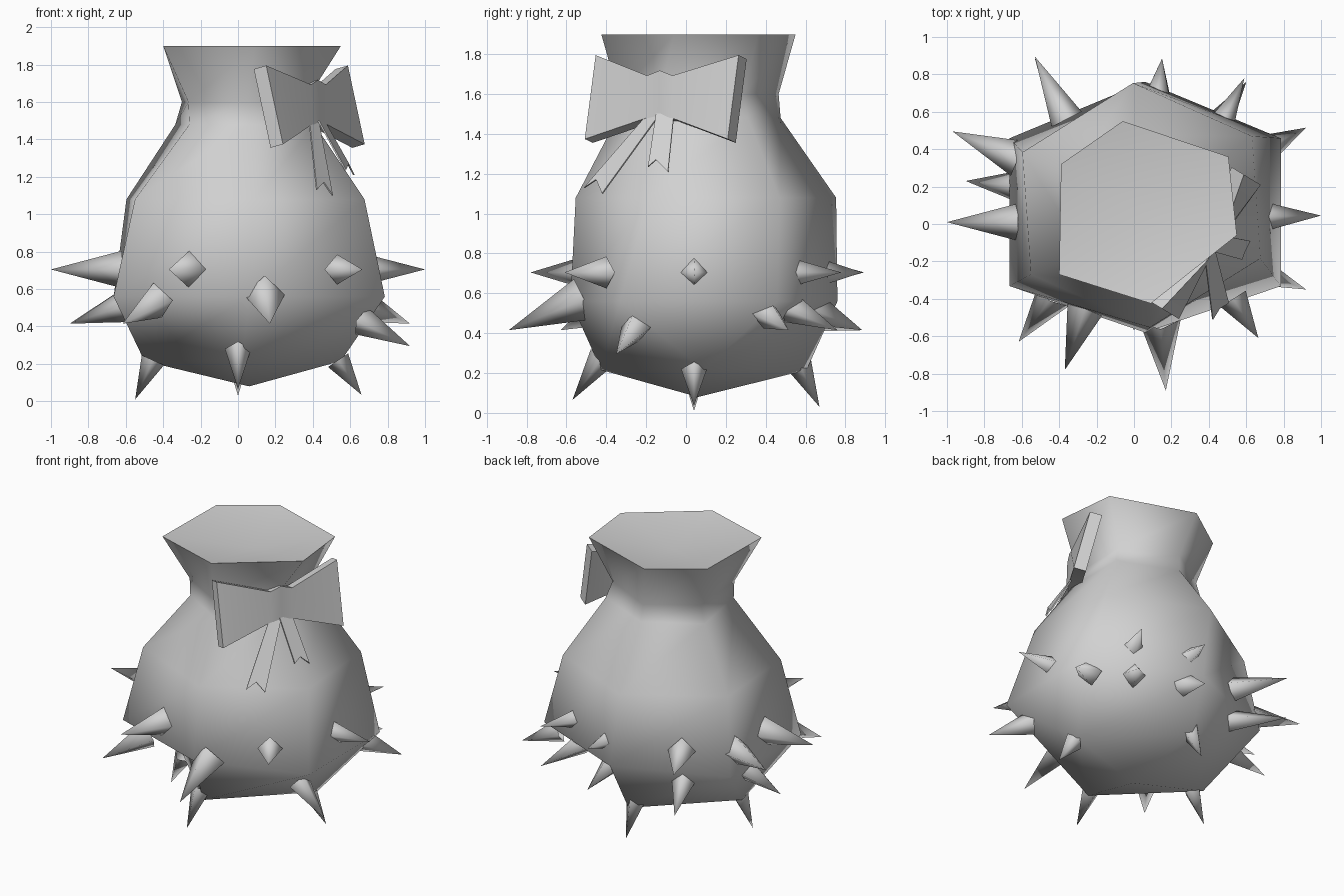
import bpy, bmesh, math
from mathutils import Vector, Matrix

cube = bpy.data.objects.get("Cube")
if cube:
    bpy.data.objects.remove(cube, do_unlink=True)

GREY = (0.64, 0.64, 0.64, 1)
grey = bpy.data.materials.new("plain_grey")
grey.use_nodes = True
grey.diffuse_color = GREY
grey.node_tree.nodes["Principled BSDF"].inputs["Base Color"].default_value = GREY


def finish(name, bm, angle=None):
    """Turn a bmesh into a named object, smooth below the given angle."""
    bmesh.ops.recalc_face_normals(bm, faces=bm.faces)
    mesh = bpy.data.meshes.new(name)
    bm.to_mesh(mesh)
    bm.free()
    mesh.materials.append(grey)
    obj = bpy.data.objects.new(name, mesh)
    bpy.context.collection.objects.link(obj)
    if angle:
        bpy.ops.object.select_all(action='DESELECT')
        obj.select_set(True)
        bpy.context.view_layer.objects.active = obj
        bpy.ops.object.shade_smooth_by_angle(angle=math.radians(angle))
    return obj


# Sack: six-sided loft from a four-cornered base to a narrow neck and twisted rim
def hex_ring(z, cx, cy, rx, ry, back, front, twist=0):
    """Hexagon pointing along y; back and front place the side corners."""
    shape = [(1, back), (0, 1), (-1, back), (-1, -front), (0, -1), (1, -front)]
    turn = Matrix.Rotation(math.radians(twist), 2)
    corners = [turn @ Vector((rx * x, ry * y)) for x, y in shape]
    return [(cx + p.x, cy + p.y, z) for p in corners]


def flat_ring(z, corners):
    return [(x, y, z) for x, y in corners]


NECK_LOW = [(0.41, 0.31), (0.02, 0.475), (-0.335, 0.27),
            (-0.26, -0.16), (0.06, -0.345), (0.41, -0.12)]
NECK_HIGH = [(0.37, 0.29), (0.01, 0.465), (-0.30, 0.26),
             (-0.265, -0.16), (0.05, -0.34), (0.36, -0.13)]
RIM = [(0.505, 0.36), (-0.06, 0.55), (-0.39, 0.32),
       (-0.40, -0.27), (0.09, -0.425), (0.55, -0.06)]
rings = [hex_ring(0.215, 0.025, 0.09, 0.525, 0.515, 0, 0),
         hex_ring(0.56, 0.06, 0.09, 0.725, 0.67, 0.55, 0.63),
         hex_ring(1.08, 0.04, 0.10, 0.615, 0.655, 0.50, 0.50, 4),
         flat_ring(1.48, NECK_LOW), flat_ring(1.60, NECK_HIGH), flat_ring(1.90, RIM)]
bm = bmesh.new()
loops = [[bm.verts.new(p) for p in ring] for ring in rings]
for low, high in zip(loops, loops[1:]):
    for i in range(6):
        j = (i + 1) % 6
        bm.faces.new((low[i], low[j], high[j], high[i]))
for loop, tip in ((loops[0], (0.06, 0.06, 0.08)), (loops[-1], (0.07, 0.06, 1.82))):
    pole = bm.verts.new(tip)
    for i in range(6):
        bm.faces.new((loop[i], loop[(i + 1) % 6], pole))
bmesh.ops.remove_doubles(bm, verts=bm.verts, dist=0.0005)
finish("sack", bm, 80)


# Spikes: four-sided pyramids from a base centre to a tip
def spike(name, base, tip, radius):
    base, tip = Vector(base), Vector(tip)
    axis = tip - base
    turn = axis.to_track_quat('Z', 'Y').to_matrix().to_4x4()
    bm = bmesh.new()
    bmesh.ops.create_cone(bm, cap_ends=False, segments=4, radius1=radius, radius2=0,
                          depth=axis.length,
                          matrix=Matrix.Translation((base + tip) / 2) @ turn)
    bmesh.ops.remove_doubles(bm, verts=bm.verts, dist=0.0005)
    finish(name, bm, 120)


UP, LOW = 0.705, 0.415
SPIKES = [
    # upper row
    ((-0.62, 0.01, UP), (-1.0, 0.01, UP), 0.10),
    ((0.71, 0.04, UP), (1.0, 0.045, UP), 0.075),
    ((-0.26, -0.45, UP), (-0.37, -0.78, UP), 0.10),
    ((0.53, -0.40, UP), (0.665, -0.61, UP), 0.08),
    ((-0.62, 0.35, UP), (-0.97, 0.495, UP), 0.10),
    ((-0.36, 0.56, UP), (-0.53, 0.895, UP), 0.09),
    ((0.12, 0.64, UP), (0.15, 0.885, UP), 0.08),
    ((0.45, 0.50, UP), (0.59, 0.78, UP), 0.08),
    # lower row
    ((0.14, -0.52, 0.57), (0.17, -0.89, LOW), 0.11),
    ((-0.43, -0.38, 0.54), (-0.617, -0.63, LOW), 0.10),
    ((0.66, -0.25, 0.43), (0.92, -0.35, 0.295), 0.08),
    ((0.70, 0.40, 0.50), (0.92, 0.515, LOW), 0.08),
    ((-0.60, 0.20, 0.51), (-0.90, 0.23, LOW), 0.09),
    ((-0.34, 0.50, 0.49), (-0.53, 0.885, LOW), 0.085),
    ((0.12, 0.62, 0.53), (0.15, 0.885, LOW), 0.09),
    ((0.44, 0.52, 0.53), (0.60, 0.76, LOW), 0.08),
    # underside
    ((-0.455, 0.04, 0.22), (-0.55, 0.04, 0.01), 0.065),
    ((0.535, 0.04, 0.22), (0.66, 0.04, 0.035), 0.065),
    ((0.0, -0.42, 0.28), (0.0, -0.57, 0.065), 0.07),
    ((0.0, 0.56, 0.26), (0.0, 0.67, 0.03), 0.07),
]
for n, (base, tip, radius) in enumerate(SPIKES, 1):
    spike(f"spike_{n}", base, tip, radius)

# Bow: a thick plate leaning against the neck, its knot standing a little forward
along = Vector((0.52, 0.854, 0)).normalized()
upward = Vector((-0.207, 0.126, 0.97)).normalized()
outward = along.cross(upward).normalized()
middle = Vector((0.414, -0.122, 1.585))
bm = bmesh.new()
columns = []
for s, top, bottom, lift in ((-0.42, 0.217, -0.217, 0), (-0.075, 0.10, -0.108, 0.045),
                             (0, 0.125, -0.112, 0.05), (0.075, 0.10, -0.108, 0.045),
                             (0.42, 0.217, -0.217, 0)):
    centre = middle + along * s
    columns.append((bm.verts.new(centre + upward * top + outward * lift),
                    bm.verts.new(centre + upward * bottom)))
front = [bm.faces.new((a[0], a[1], b[1], b[0])) for a, b in zip(columns, columns[1:])]
extruded = bmesh.ops.extrude_face_region(bm, geom=front, use_keep_orig=True)
bmesh.ops.translate(bm, vec=outward * -0.08,
                    verts=[v for v in extruded["geom"] if isinstance(v, bmesh.types.BMVert)])
finish("bow", bm, 25)

# Ribbon tails: thin strips with a notched end
TAILS = {
    "ribbon_tail_front": [(0.38, -0.19, 1.50), (0.42, -0.51, 1.13), (0.457, -0.45, 1.17),
                          (0.505, -0.42, 1.10), (0.43, -0.13, 1.50)],
    "ribbon_tail_side": [(0.43, -0.15, 1.50), (0.575, -0.19, 1.235), (0.59, -0.15, 1.27),
                         (0.62, -0.09, 1.21), (0.46, -0.06, 1.50)],
}
for name, points in TAILS.items():
    bm = bmesh.new()
    bm.faces.new([bm.verts.new(p) for p in points])
    tail = finish(name, bm)
    solid = tail.modifiers.new("thickness", 'SOLIDIFY')
    solid.thickness = 0.008
    solid.offset = 0
